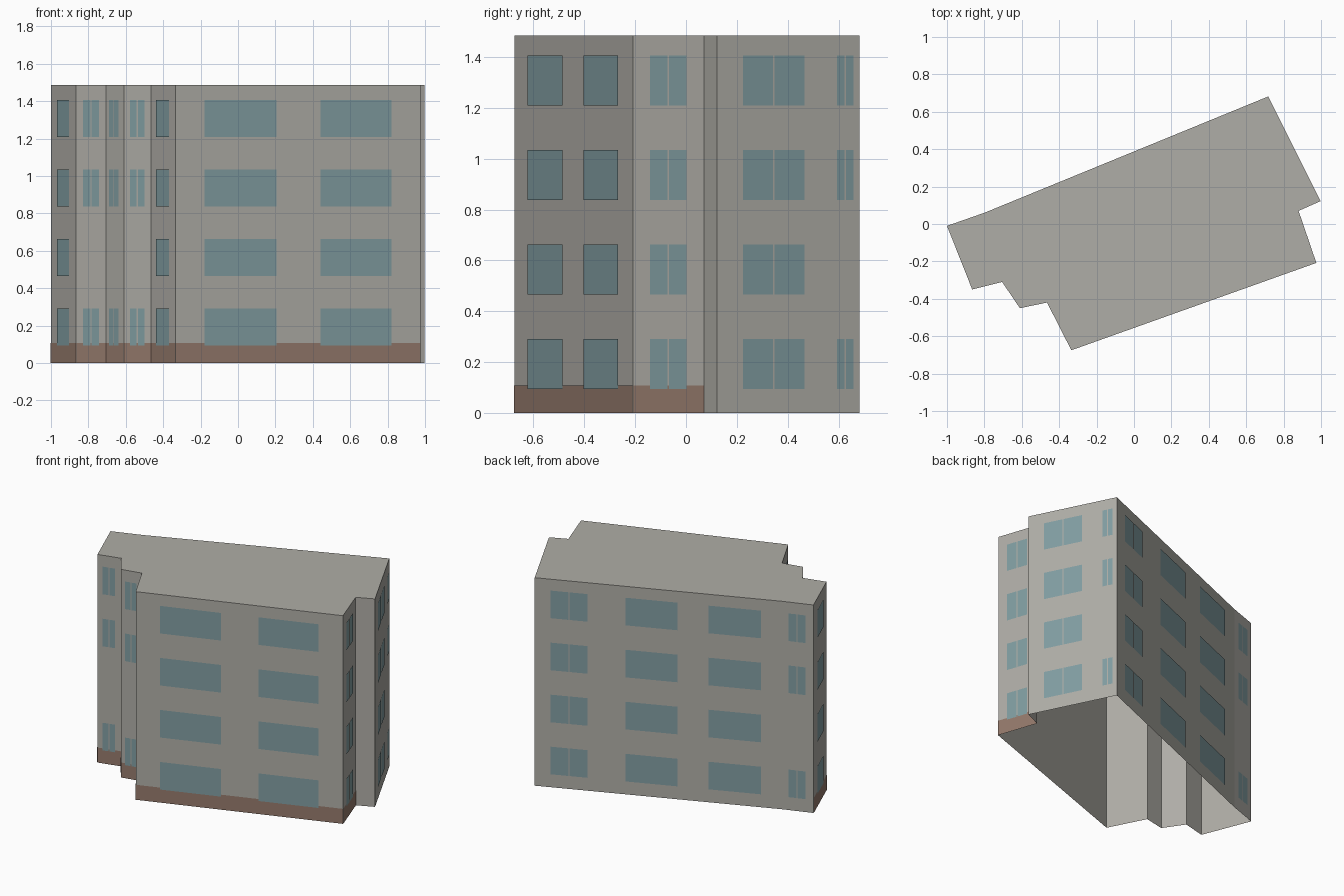
import bpy
import bmesh
from mathutils import Vector

if "Cube" in bpy.data.objects:
    bpy.data.objects.remove(bpy.data.objects["Cube"], do_unlink=True)


def material(name, rgb):
    m = bpy.data.materials.new(name)
    m.use_nodes = True
    m.diffuse_color = (*rgb, 1)
    m.node_tree.nodes["Principled BSDF"].inputs["Base Color"].default_value = (*rgb, 1)
    return m


WALL = material("warm grey wall", (0.43, 0.42, 0.385))
GLASS = material("blue grey glass", (0.22, 0.34, 0.36))
BRICK = material("brown plinth", (0.30, 0.195, 0.15))

HEIGHT = 1.485
PLINTH_TOP = 0.107
FLOORS = 4
FLOOR_STEP = 0.3715
SILL, HEAD = 0.094, 0.291

# Footprint corners, counter-clockwise from the far left corner
FOOTPRINT = [Vector(p) for p in (
    (-1, -0.01), (-0.865, -0.35), (-0.705, -0.31), (-0.61, -0.45),
    (-0.465, -0.42), (-0.335, -0.675), (0.975, -0.208), (0.88, 0.07),
    (0.997, 0.122), (0.718, 0.682), (-0.8, 0.06))]


def finish(name, bm, mat):
    mesh = bpy.data.meshes.new(name)
    bm.to_mesh(mesh)
    bm.free()
    mesh.materials.append(mat)
    obj = bpy.data.objects.new(name, mesh)
    bpy.context.collection.objects.link(obj)
    return obj


def add_plate(bm, wall, start, end, low, high, offset):
    """Flat panel just outside a wall; start and end are fractions of its length."""
    a = FOOTPRINT[wall]
    b = FOOTPRINT[(wall + 1) % len(FOOTPRINT)]
    along = b - a
    out = Vector((along.y, -along.x)).normalized() * offset
    p, q = a + along * start + out, a + along * end + out
    bm.faces.new([bm.verts.new((v.x, v.y, z))
                  for v, z in ((p, low), (q, low), (q, high), (p, high))])


# Building shell: walls and flat roof, open underneath
bm = bmesh.new()
bottom = [bm.verts.new((p.x, p.y, 0)) for p in FOOTPRINT]
top = [bm.verts.new((p.x, p.y, HEIGHT)) for p in FOOTPRINT]
for i in range(len(FOOTPRINT)):
    j = (i + 1) % len(FOOTPRINT)
    bm.faces.new((bottom[i], bottom[j], top[j], top[i]))
bm.faces.new(top)
finish("building_shell", bm, WALL)

# Brown plinth along the left end, the front and the front right corner
bm = bmesh.new()
for wall in range(7):
    add_plate(bm, wall, 0, 1, 0, PLINTH_TOP, 0.002)
finish("plinth", bm, BRICK)

# Window columns: name, wall, start, end, gap between panes, skips second floor
COLUMNS = [
    ("left_end_windows", 0, 0.26, 0.74, 0, False),
    ("outer_bay_windows", 1, 0.22, 0.75, 0.007, True),
    ("bay_side_windows", 2, 0.19, 0.73, 0.007, True),
    ("inner_bay_windows", 3, 0.21, 0.76, 0.007, True),
    ("front_return_windows", 4, 0.23, 0.77, 0, False),
    ("front_wide_windows_a", 5, 0.118, 0.412, 0, False),
    ("front_wide_windows_b", 5, 0.592, 0.882, 0, False),
    ("right_front_windows", 6, 0.232, 0.75, 0.007, False),
    ("right_rear_windows", 8, 0.18, 0.61, 0.007, False),
    ("right_narrow_windows", 8, 0.84, 0.955, 0.007, True),
    ("back_split_windows", 9, 0.065, 0.215, 0.007, False),
    ("back_wide_windows_a", 9, 0.368, 0.579, 0, False),
    ("back_wide_windows_b", 9, 0.704, 0.915, 0, False),
    ("back_narrow_windows", 10, 0.22, 0.75, 0.007, True),
]

for name, wall, start, end, gap, skips in COLUMNS:
    bm = bmesh.new()
    length = (FOOTPRINT[(wall + 1) % len(FOOTPRINT)] - FOOTPRINT[wall]).length
    middle, half = (start + end) / 2, gap / length / 2
    panes = [(start, middle - half), (middle + half, end)] if gap else [(start, end)]
    for floor in range(FLOORS):
        if skips and floor == 1:
            continue
        base = floor * FLOOR_STEP
        for a, b in panes:
            add_plate(bm, wall, a, b, SILL + base, HEAD + base, 0.004)
    finish(name, bm, GLASS)
